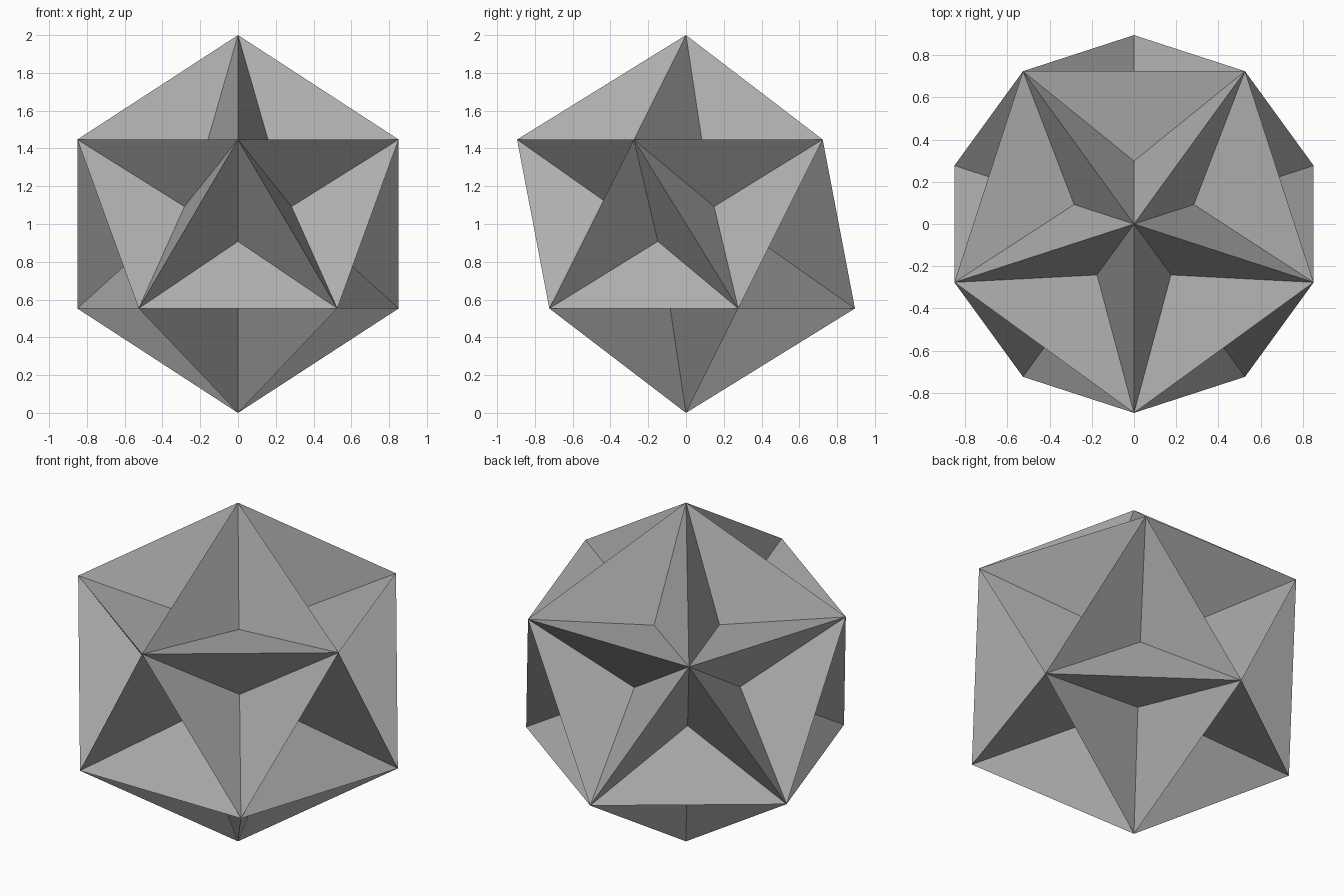
import bpy, bmesh, math
from mathutils import Matrix

if "Cube" in bpy.data.objects:
    bpy.data.objects.remove(bpy.data.objects["Cube"])

INNER = 0.618  # dimple point, as a fraction of the face-centre distance

# Icosahedron with a vertex at top and bottom, upper ring pointing to the front
bm = bmesh.new()
bmesh.ops.create_icosphere(bm, subdivisions=1, radius=1.0,
                           matrix=Matrix.Rotation(math.radians(-90), 4, 'Z'))

# Push the middle of every face inwards to form the star hollows
poked = bmesh.ops.poke(bm, faces=bm.faces[:])
for v in poked["verts"]:
    v.co *= INNER

# Stand it on the ground
bmesh.ops.translate(bm, verts=bm.verts[:], vec=(0, 0, 1))
bmesh.ops.recalc_face_normals(bm, faces=bm.faces[:])
for f in bm.faces:
    f.smooth = False

mesh = bpy.data.meshes.new("star_polyhedron")
bm.to_mesh(mesh)
bm.free()
obj = bpy.data.objects.new("star_polyhedron", mesh)
bpy.context.collection.objects.link(obj)

# Darker grey
grey = bpy.data.materials.new("dark_grey")
grey.diffuse_color = (0.42, 0.42, 0.42, 1)
grey.use_nodes = True
grey.node_tree.nodes["Principled BSDF"].inputs["Base Color"].default_value = grey.diffuse_color
mesh.materials.append(grey)
